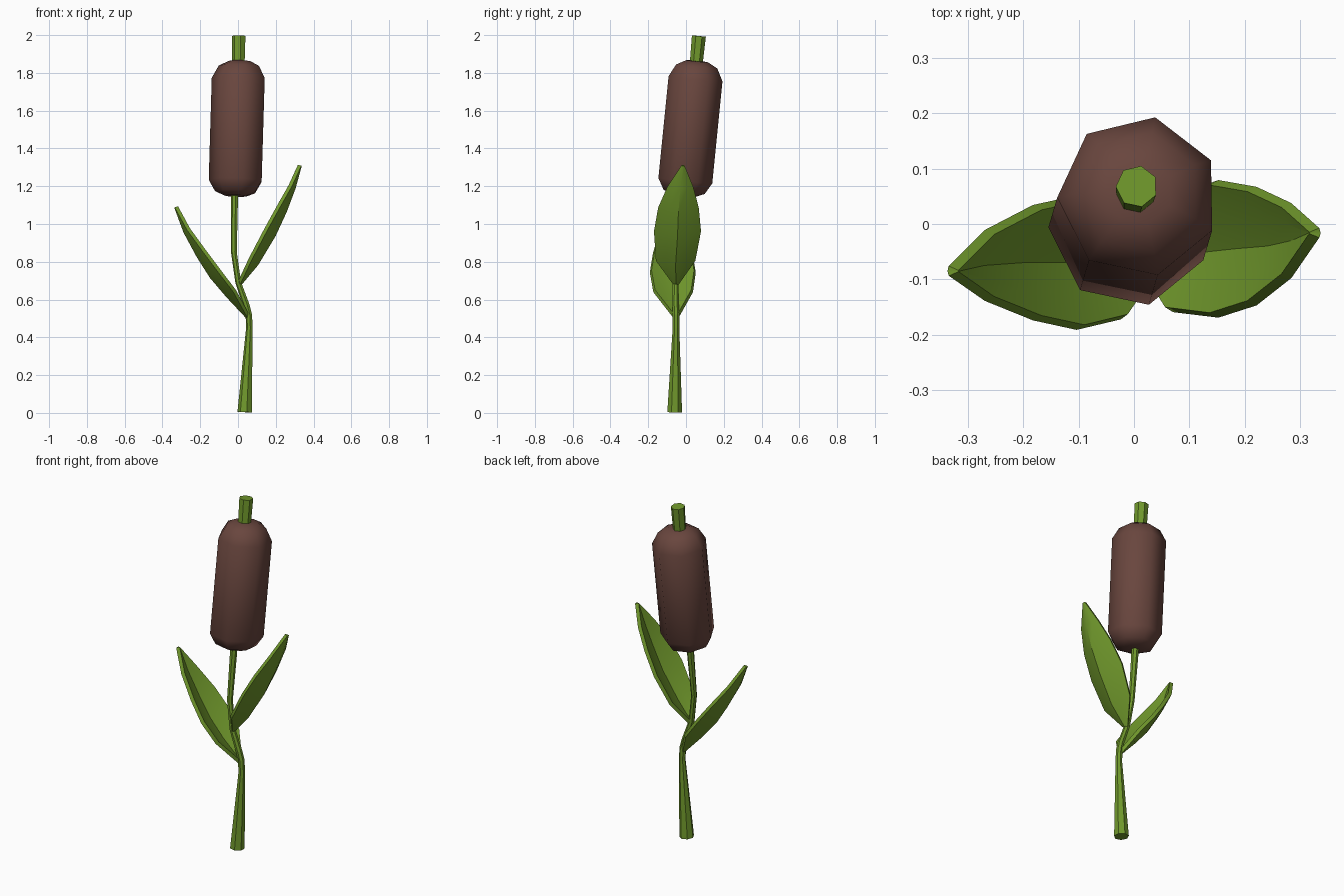
import bpy, math
from mathutils import Vector

if "Cube" in bpy.data.objects:
    bpy.data.objects.remove(bpy.data.objects["Cube"])

SIDES, PHASE = 7, math.radians(78)


def material(name, rgb):
    m = bpy.data.materials.new(name)
    m.diffuse_color = (*rgb, 1)
    m.use_nodes = True
    m.node_tree.nodes["Principled BSDF"].inputs["Base Color"].default_value = m.diffuse_color
    return m


GREEN = material("leaf green", (0.162, 0.314, 0.025))
BROWN = material("reed brown", (0.141, 0.061, 0.048))


def make(name, verts, faces, mat):
    me = bpy.data.meshes.new(name)
    me.from_pydata(verts, [], faces)
    me.materials.append(mat)
    ob = bpy.data.objects.new(name, me)
    bpy.context.collection.objects.link(ob)
    return ob


def smooth(ob, degrees):
    bpy.ops.object.select_all(action='DESELECT')
    ob.select_set(True)
    bpy.context.view_layer.objects.active = ob
    bpy.ops.object.shade_smooth_by_angle(angle=math.radians(degrees))


def loft(name, rings, mat):
    """Capped tube through (x, y, z, radius) rings, each square to the path."""
    pts = [Vector(r[:3]) for r in rings]
    verts, n = [], SIDES
    for i, p in enumerate(pts):
        tangent = pts[min(i + 1, len(pts) - 1)] - pts[max(i - 1, 0)]
        rot = Vector((0, 0, 1)).rotation_difference(tangent)
        for k in range(n):
            a = PHASE + k * math.tau / n
            verts.append(p + rot @ (Vector((math.cos(a), math.sin(a), 0)) * rings[i][3]))
    faces = [(i * n + k, i * n + (k + 1) % n, (i + 1) * n + (k + 1) % n, (i + 1) * n + k)
             for i in range(len(rings) - 1) for k in range(n)]
    faces += [tuple(reversed(range(n))), tuple(range(len(verts) - n, len(verts)))]
    return make(name, verts, faces, mat)


def leaf(name, stations, inward):
    """Cupped blade: stations are (rib x, y, z, half width, cup depth)."""
    cols = (-1, -0.5, 0, 0.5, 1)
    verts = []
    for x, y, z, w, cup in stations:
        for u in cols:
            verts.append(Vector((x, y + u * w, z)) + inward * cup * abs(u) ** 1.3)
    n = len(cols)
    faces = [(i * n + k, i * n + k + 1, (i + 1) * n + k + 1, (i + 1) * n + k)
             for i in range(len(stations) - 1) for k in range(n - 1)]
    if inward.x > 0:
        faces = [f[::-1] for f in faces]
    ob = make(name, verts, faces, GREEN)
    mod = ob.modifiers.new("thickness", 'SOLIDIFY')
    mod.thickness, mod.offset = 0.02, 0
    bpy.context.view_layer.objects.active = ob
    ob.select_set(True)
    bpy.ops.object.modifier_apply(modifier=mod.name)
    smooth(ob, 30)


# Bent stem, running through the head and out of its top
loft("stem", [(0.037, -0.06, 0.004, 0.04), (0.061, -0.053, 0.45, 0.018),
              (0.058, -0.053, 0.52, 0.018), (0.045, -0.055, 0.57, 0.018),
              (0.002, -0.055, 0.69, 0.016), (-0.021, -0.045, 0.85, 0.016),
              (-0.018, -0.012, 1.15, 0.02), (0.0, 0.03, 1.6, 0.03),
              (0.005, 0.068, 1.995, 0.038)], GREEN)

# Seed head: leaning cylinder with rounded ends
low, high = Vector((-0.008, -0.004, 1.23)), Vector((0.008, 0.05, 1.77))
profile = [(-0.15, 0.06), (-0.11, 0.112), (0, 0.147), (1, 0.147), (1.12, 0.112), (1.17, 0.06)]
head = loft("seed_head", [(*low.lerp(high, t), r) for t, r in profile], BROWN)
smooth(head, 60)

# Two cupped leaves
leaf("right_leaf", [(0.008, -0.053, 0.68, 0.008, 0.005), (0.10, -0.055, 0.79, 0.10, 0.042),
                    (0.19, -0.045, 0.94, 0.12, 0.052), (0.25, -0.04, 1.07, 0.103, 0.042),
                    (0.295, -0.03, 1.19, 0.064, 0.022), (0.328, -0.016, 1.31, 0.005, 0.002)],
     Vector((-0.87, 0, 0.5)))
leaf("left_leaf", [(0.053, -0.053, 0.505, 0.008, 0.005), (-0.055, -0.068, 0.62, 0.10, 0.045),
                   (-0.14, -0.07, 0.72, 0.117, 0.052), (-0.21, -0.07, 0.83, 0.10, 0.042),
                   (-0.28, -0.075, 0.96, 0.06, 0.022), (-0.328, -0.085, 1.09, 0.005, 0.002)],
     Vector((0.83, 0, 0.55)))
